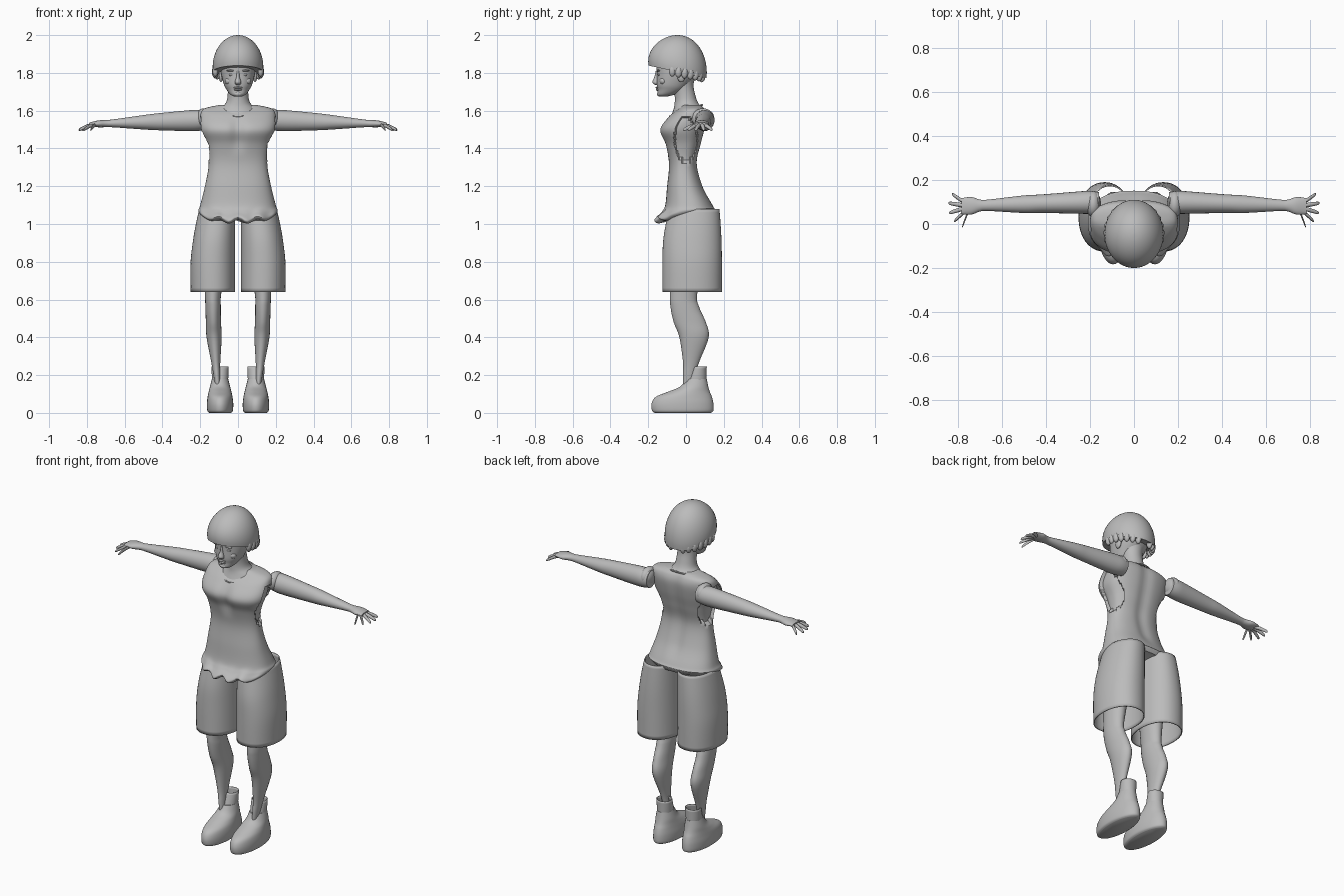
import bpy, bmesh, math
from mathutils import Vector
from math import sin, cos, exp, copysign, tau

if "Cube" in bpy.data.objects:
    bpy.data.objects.remove(bpy.data.objects["Cube"])

plain_colour = (0.5, 0.5, 0.5, 1)
grey = bpy.data.materials.new("plain grey")
grey.use_nodes = True
grey.diffuse_color = plain_colour
grey.node_tree.nodes["Principled BSDF"].inputs["Base Color"].default_value = plain_colour
parts = []


def finish(name, bm, mirror):
    bmesh.ops.recalc_face_normals(bm, faces=bm.faces)
    mesh = bpy.data.meshes.new(name)
    bm.to_mesh(mesh)
    bm.free()
    mesh.materials.append(grey)
    part = bpy.data.objects.new(name, mesh)
    bpy.context.collection.objects.link(part)
    if mirror:
        part.modifiers.new("both_sides", 'MIRROR')
    parts.append(part)
    return part


def interpolate(rows, steps):
    """Catmull-Rom interpolation between section rows."""
    result = []
    last = len(rows) - 1
    for i in range(last):
        before, start, end, after = (rows[max(0, min(last, i + k))] for k in (-1, 0, 1, 2))
        for step in range(steps):
            t = step / steps
            result.append([b + t * (c - a + t * (2*a - 5*b + 4*c - d + t * (3*b - a - 3*c + d))) / 2
                           for a, b, c, d in zip(before, start, end, after)])
    return result + [rows[-1]]


def rounded(value, power):
    return copysign(abs(value) ** (2 / power), value)


def ramp(value, low, high):
    """Smooth step from zero at low to one at high."""
    t = max(0, min(1, (value - low) / (high - low)))
    return t * t * (3 - 2 * t)


def upright(row, a, power):
    """Row: height, half width, front, back, optional centre."""
    z, half, front, back, *centre = row
    y = (front + back) / 2 + (back - front) / 2 * rounded(sin(a), power)
    return Vector((sum(centre) + half * rounded(cos(a), power), y, z))


def sideways(row, a, power):
    """Row: centre, half depth, half height, in a plane across the arm."""
    x, y, z, depth, height = row
    return Vector((x, y + depth * cos(a), z + height * sin(a)))


def loft(name, rows, section=upright, sides=32, steps=5, power=2,
         caps=True, mirror=False, tweak=None):
    bm = bmesh.new()
    rings = []
    for row in interpolate(rows, steps):
        points = [section(row, tau * i / sides, power) for i in range(sides)]
        rings.append([bm.verts.new(tweak(p) if tweak else p) for p in points])
    for lower, upper in zip(rings, rings[1:]):
        for i in range(sides):
            bm.faces.new((lower[i - 1], lower[i], upper[i], upper[i - 1]))
    if caps:
        bm.faces.new(rings[0])
        bm.faces.new(rings[-1])
    return finish(name, bm, mirror)


def blob(name, centre, size, mirror=False):
    bm = bmesh.new()
    bmesh.ops.create_uvsphere(bm, u_segments=20, v_segments=12, radius=1)
    bmesh.ops.scale(bm, vec=size, verts=bm.verts)
    bmesh.ops.translate(bm, vec=centre, verts=bm.verts)
    return finish(name, bm, mirror)


def add_cloth(part, thickness):
    shell = part.modifiers.new("cloth", 'SOLIDIFY')
    shell.thickness = thickness
    shell.offset = -1


# Vest: gathered hem higher behind, chest and spine folds, recessed armholes
def shape_vest(p):
    front = max(0, -p.y) / 0.15
    hem = 1 - ramp(p.z, 1.02, 1.1)
    p.y += hem * front * 0.01 * sin(abs(p.x) * 75 + 1.5)
    p.z += hem * front * 0.01 * cos(abs(p.x) * 60)
    p.z += hem * (p.y + 0.15) / 6
    middle = exp(-(p.x / 0.035) ** 2)
    chest = ramp(p.z, 1.35, 1.45) * (1 - ramp(p.z, 1.52, 1.6))
    p.y += 0.02 * middle * chest * front
    p.y -= 0.01 * middle * ramp(p.y, 0, 0.05) * ramp(p.z, 1.1, 1.2)
    armhole = (p.y / 0.06) ** 2 + ((p.z - 1.45) / 0.12) ** 2
    if armhole < 1 and abs(p.x) > 0.09:
        p.x -= copysign(0.02, p.x)
    return p


loft("vest", [
    (1.01, .17, -.14, .14), (1.03, .2, -.16, .15), (1.06, .21, -.13, .15),
    (1.1, .2, -.11, .14), (1.2, .175, -.1, .09), (1.32, .155, -.09, .06),
    (1.42, .17, -.11, .08), (1.5, .2, -.14, .1), (1.57, .2, -.09, .11),
    (1.61, .18, -.04, .1), (1.63, .1, -.02, .08),
], sides=96, steps=6, power=2.4, tweak=shape_vest)


# Neckline: thin rolled edge, low in front
def neckline_section(row, a, power):
    around = row[0]
    radius = 1 + 0.06 * cos(a)
    return Vector((0.1 * radius * cos(around), 0.085 * radius * sin(around),
                   1.6 + 0.03 * sin(around) + 0.005 * sin(a)))


loft("neckline", [(tau * i / 48,) for i in range(49)], neckline_section,
     sides=8, steps=1, caps=False)

# Neck and head
loft("neck", [
    (1.57, .12, -.08, .1), (1.61, .095, -.065, .09), (1.64, .065, -.06, .065),
    (1.68, .055, -.06, .05), (1.74, .055, -.07, .04), (1.8, .065, -.08, .06)])
loft("head", [
    (1.675, .02, -.14, -.1), (1.685, .04, -.15, -.06), (1.71, .06, -.15, -.01),
    (1.74, .075, -.155, .02), (1.8, .09, -.155, .07), (1.86, .09, -.16, .08),
], power=2.2)
loft("nose", [
    (1.735, .01, -.16, -.14), (1.75, .017, -.178, -.14),
    (1.78, .008, -.167, -.14), (1.81, .007, -.16, -.14)], sides=16)
blob("upper_lip", (0, -.152, 1.722), (.024, .01, .005))
blob("lower_lip", (0, -.15, 1.711), (.02, .01, .006))
blob("chin", (0, -.14, 1.688), (.022, .014, .013))
blob("eye", (.035, -.14, 1.79), (.015, .01, .007), mirror=True)
blob("brow", (.037, -.146, 1.812), (.024, .01, .005), mirror=True)
blob("cheek", (.045, -.12, 1.757), (.025, .02, .02), mirror=True)
blob("ear", (.09, -.025, 1.785), (.012, .022, .034), mirror=True)


# Rounded hair cap, lower behind, with loose tufts under its rim
def lower_nape(p):
    p.z -= (2 - p.z) * 0.4 * (p.y + 0.2) / 0.3
    return p


dome = []
for i in range(13):
    turn = -0.15 + 1.7 * i / 12
    depth = 0.155 * cos(turn)
    dome.append((1.86 + 0.14 * sin(turn), 0.134 * cos(turn), -0.045 - depth, -0.045 + depth))
loft("hair_cap", dome, sides=48, steps=2, tweak=lower_nape)
for i in range(7):
    turn = -0.25 + 0.25 * i
    centre = (0.124 * cos(turn), -0.04 + 0.13 * sin(turn), 1.81 - 0.005 * i)
    blob(f"hair_tuft_{i + 1}", centre, (.015, .018, .03), mirror=True)

# Arms along a gently falling line, ending in flat palms
arm = [(.16, .045, .05), (.2, .052, .055), (.26, .05, .055), (.42, .042, .045),
       (.5, .04, .038), (.66, .026, .021), (.7, .027, .019), (.74, .04, .018),
       (.785, .036, .009)]
loft("arm", [(x, 0.105 - 0.03 * x, 1.556 - 0.035 * x, depth, height)
             for x, depth, height in arm], sideways, sides=24, mirror=True)
blob("shoulder_gather", (.185, .09, 1.56), (.035, .06, .052), mirror=True)

# Fingers fan out from the palm and droop
for i, name in enumerate(("little", "ring", "middle", "index", "thumb")):
    turn = 0.6 - 0.45 * i
    finger = []
    for reach, radius in ((0.1, 0.01), (0.5, 0.01), (0.9, 0.008), (1, 0.003)):
        finger.append((0.745 + 0.1 * reach * cos(turn), 0.08 + 0.1 * reach * sin(turn),
                       1.527 - 0.03 * reach ** 2, radius, radius))
    loft(name + "_finger", finger, sideways, sides=12, mirror=True)


# Wide open trouser legs, higher at the back
def raise_waist(p):
    p.z += 0.05 * ramp(p.z, 0.85, 1.05) * ramp(p.y, -0.15, 0.05)
    return p


shorts = loft("shorts_leg", [
    (.64, .118, -.125, .19, .133), (.8, .118, -.125, .19, .133),
    (.92, .11, -.12, .187, .125), (1.03, .095, -.1, .177, .11),
], sides=48, power=2.15, caps=False, mirror=True, tweak=raise_waist)
add_cloth(shorts, 0.006)

# Legs: slightly bowed, with full calves
leg = [(.13, .014, -.015, .045), (.2, .018, -.016, .05), (.27, .024, -.016, .07),
       (.4, .04, -.035, .12), (.48, .04, -.065, .105), (.56, .041, -.082, .07),
       (.64, .044, -.086, .06), (.95, .075, -.085, .1)]
loft("leg", [row + (0.108 + 0.024 * sin(3.5 * (row[0] - 0.15)),) for row in leg],
     sides=24, mirror=True)

# Shoes and open ankle cuffs
foot_centre = 0.095
shoe = [(0, .058, -.165, .13), (.012, .068, -.18, .145), (.05, .07, -.182, .145),
        (.085, .066, -.16, .137), (.112, .06, -.095, .126), (.14, .053, -.03, .118),
        (.18, .043, 0, .11)]
loft("shoe", [row + (foot_centre,) for row in shoe], sides=40, mirror=True)
cuff = loft("ankle_cuff", [(.17, .043, .005, .108, foot_centre),
                           (.245, .045, .028, .11, foot_centre)], caps=False, mirror=True)
add_cloth(cuff, 0.005)

# Smooth shading with kept edges
bpy.ops.object.select_all(action='DESELECT')
for part in parts:
    part.select_set(True)
bpy.context.view_layer.objects.active = parts[0]
bpy.ops.object.shade_smooth_by_angle(angle=math.radians(40))
